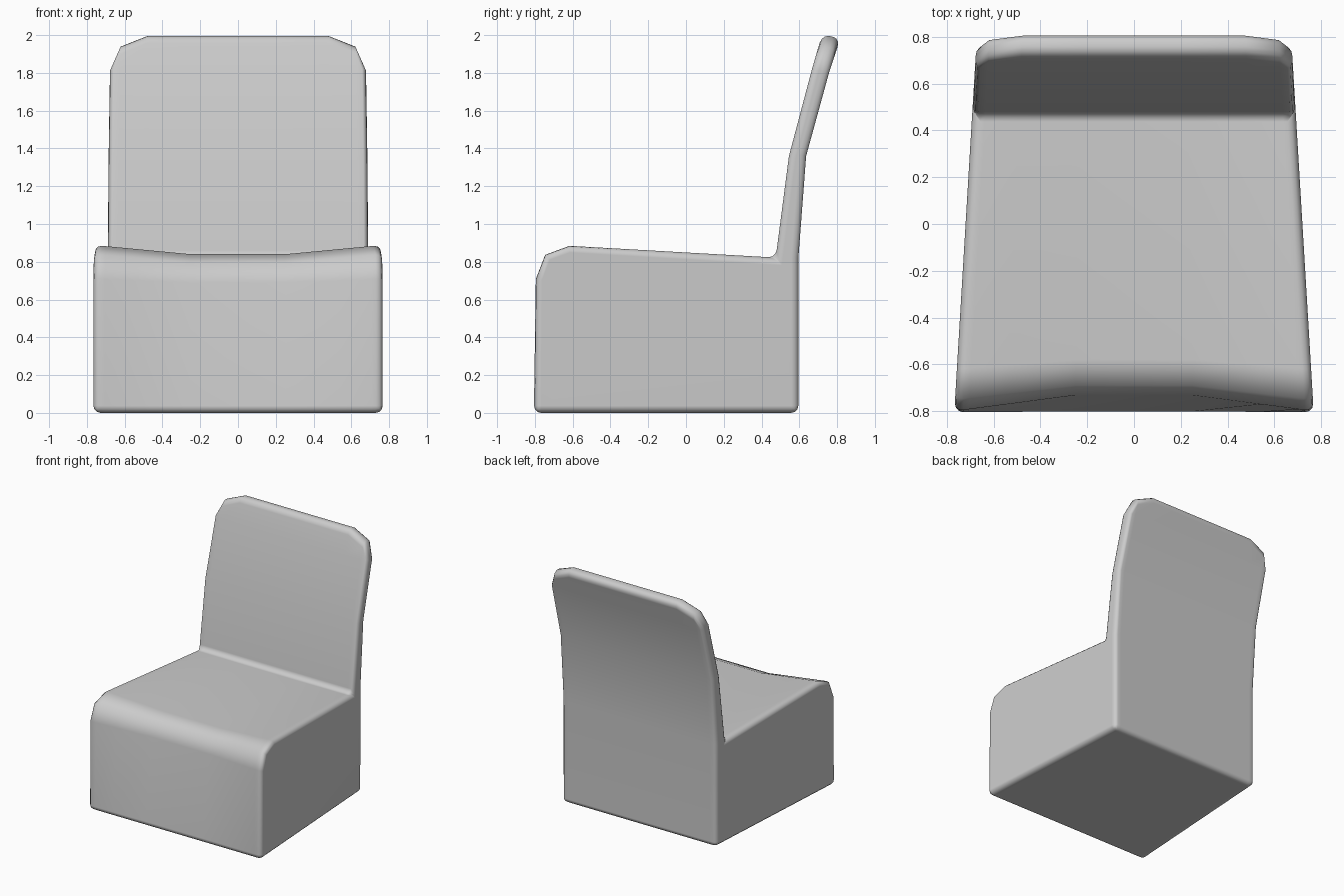
import bpy, bmesh
from math import radians

if "Cube" in bpy.data.objects:
    bpy.data.objects.remove(bpy.data.objects["Cube"])


def half_width(y):
    # the block narrows towards the rear
    return 0.768 - 0.06 * (y + 0.8)


def section(u):
    """Side profile (y, z) at width fraction u from -1 to 1."""
    a = abs(u)
    dip = min(1, (1 - a) / 0.67)               # hollow across the seat front
    top = {1: 1.82, 0.92: 1.947}.get(a, 2.003)  # rounded backrest corners
    rise = top - 1.82
    return [
        (-0.805, 0), (-0.80 + 0.068 * dip, 0.71 - 0.02 * dip),
        (-0.75 + 0.06 * dip, 0.84 - 0.045 * dip),
        (-0.62 + 0.04 * dip, 0.888 - 0.048 * dip),
        (0.475, 0.822), (0.545, 1.36),
        (0.667, 1.82), (0.667 + 0.29 * rise, top),
        (0.757 + 0.33 * rise, top - 0.02), (0.757, 1.80),
        (0.636, 1.36), (0.595, 0.82), (0.595, 0),
    ]


# loft the profiles from side to side into one upholstered body
bm = bmesh.new()
rings = []
for u in (-1, -0.92, -0.71, -0.33, 0.33, 0.71, 0.92, 1):
    rings.append([bm.verts.new((u * half_width(y), y, z)) for y, z in section(u)])
n = len(rings[0])
for r, s in zip(rings, rings[1:]):
    for i in range(n):
        j = (i + 1) % n
        bm.faces.new((r[i], r[j], s[j], s[i]))
bm.faces.new(rings[0])
bm.faces.new(rings[-1][::-1])
bmesh.ops.remove_doubles(bm, verts=bm.verts, dist=0.002)
bmesh.ops.recalc_face_normals(bm, faces=bm.faces)
for f in bm.faces:
    f.smooth = True

mesh = bpy.data.meshes.new("chair_body")
bm.to_mesh(mesh)
bm.free()
chair = bpy.data.objects.new("chair_body", mesh)
bpy.context.collection.objects.link(chair)

# soft rounded edges
bev = chair.modifiers.new("soft_edges", 'BEVEL')
bev.width = 0.038
bev.segments = 3
bev.limit_method = 'ANGLE'
bev.angle_limit = radians(56)
bev.use_clamp_overlap = False
wn = chair.modifiers.new("smooth_normals", 'WEIGHTED_NORMAL')
wn.keep_sharp = False
